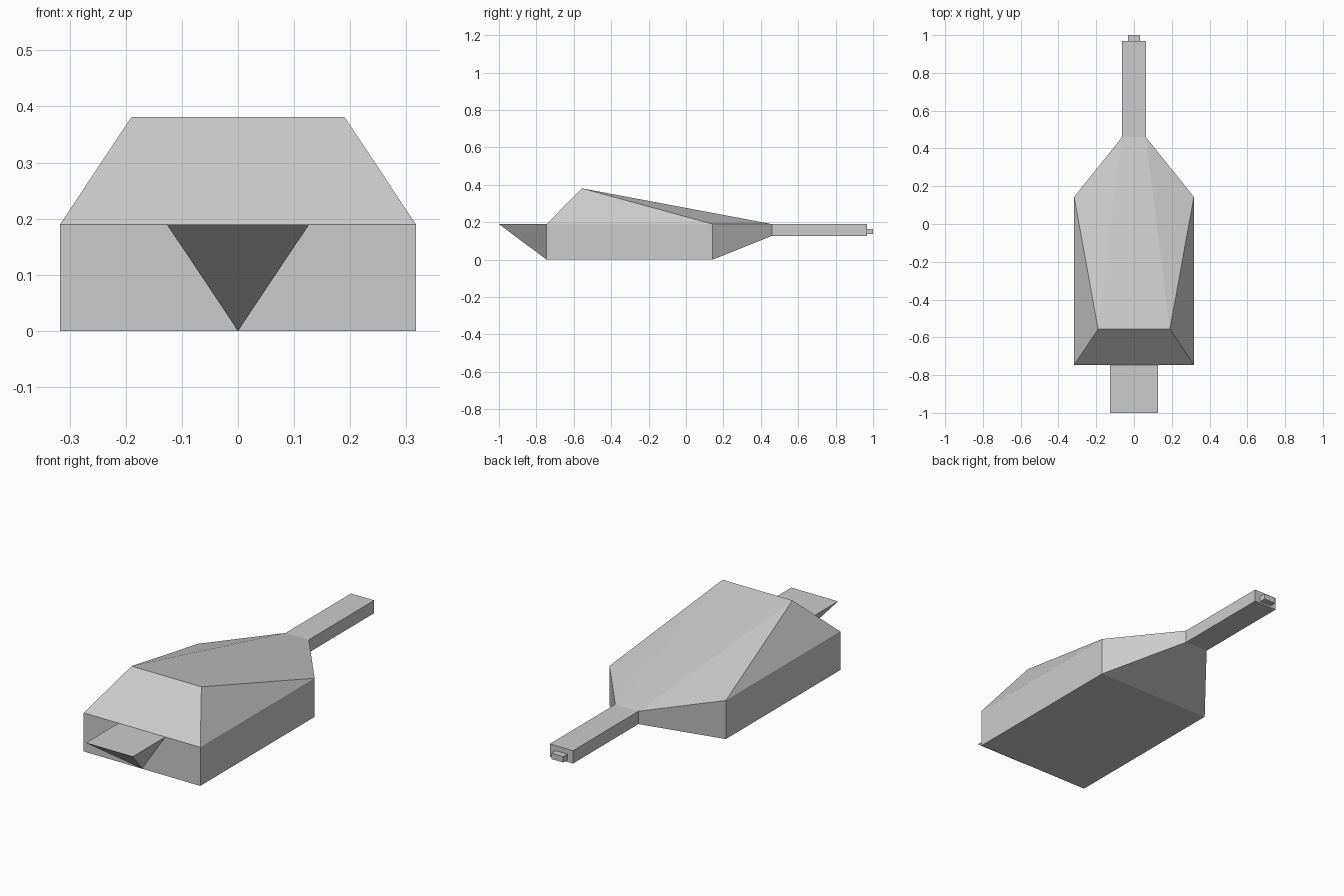
import bpy, bmesh, math

if "Cube" in bpy.data.objects:
    bpy.data.objects.remove(bpy.data.objects["Cube"])


def finish(name, bm):
    mesh = bpy.data.meshes.new(name)
    bm.to_mesh(mesh)
    bm.free()
    obj = bpy.data.objects.new(name, mesh)
    bpy.context.collection.objects.link(obj)
    return obj


def hull(name, points):
    """Faceted convex solid, with each point mirrored across x = 0."""
    bm = bmesh.new()
    for x, y, z in points:
        for side in ((1, -1) if x else (1,)):
            bm.verts.new((side * x, y, z))
    bmesh.ops.convex_hull(bm, input=bm.verts[:])
    bmesh.ops.dissolve_limit(bm, angle_limit=math.radians(0.5),
                             verts=bm.verts[:], edges=bm.edges[:])
    bmesh.ops.recalc_face_normals(bm, faces=bm.faces[:])
    return finish(name, bm)


def box(name, half_width, y0, y1, z0, z1):
    bm = bmesh.new()
    bmesh.ops.create_cube(bm, size=1)
    for v in bm.verts:
        v.co = (v.co.x * 2 * half_width,
                (y0 + y1) / 2 + v.co.y * (y1 - y0),
                (z0 + z1) / 2 + v.co.z * (z1 - z0))
    return finish(name, bm)


# Main body: low block, raised front ridge, tapering to the neck
hull("body", [
    (0.317, -0.746, 0), (0.317, -0.746, 0.19),
    (0.317, 0.143, 0), (0.317, 0.143, 0.19),
    (0.19, -0.556, 0.381),
    (0.063, 0.46, 0.127), (0.063, 0.46, 0.19),
])

# Front wedge, narrowing to a point at the foot of the body
hull("front_wedge", [
    (0.127, -1.0, 0.19), (0.127, -0.746, 0.19), (0, -0.746, 0),
])

# Long neck and its small tip
box("neck", 0.063, 0.46, 0.968, 0.127, 0.19)
box("neck_tip", 0.032, 0.968, 1.0, 0.136, 0.165)
